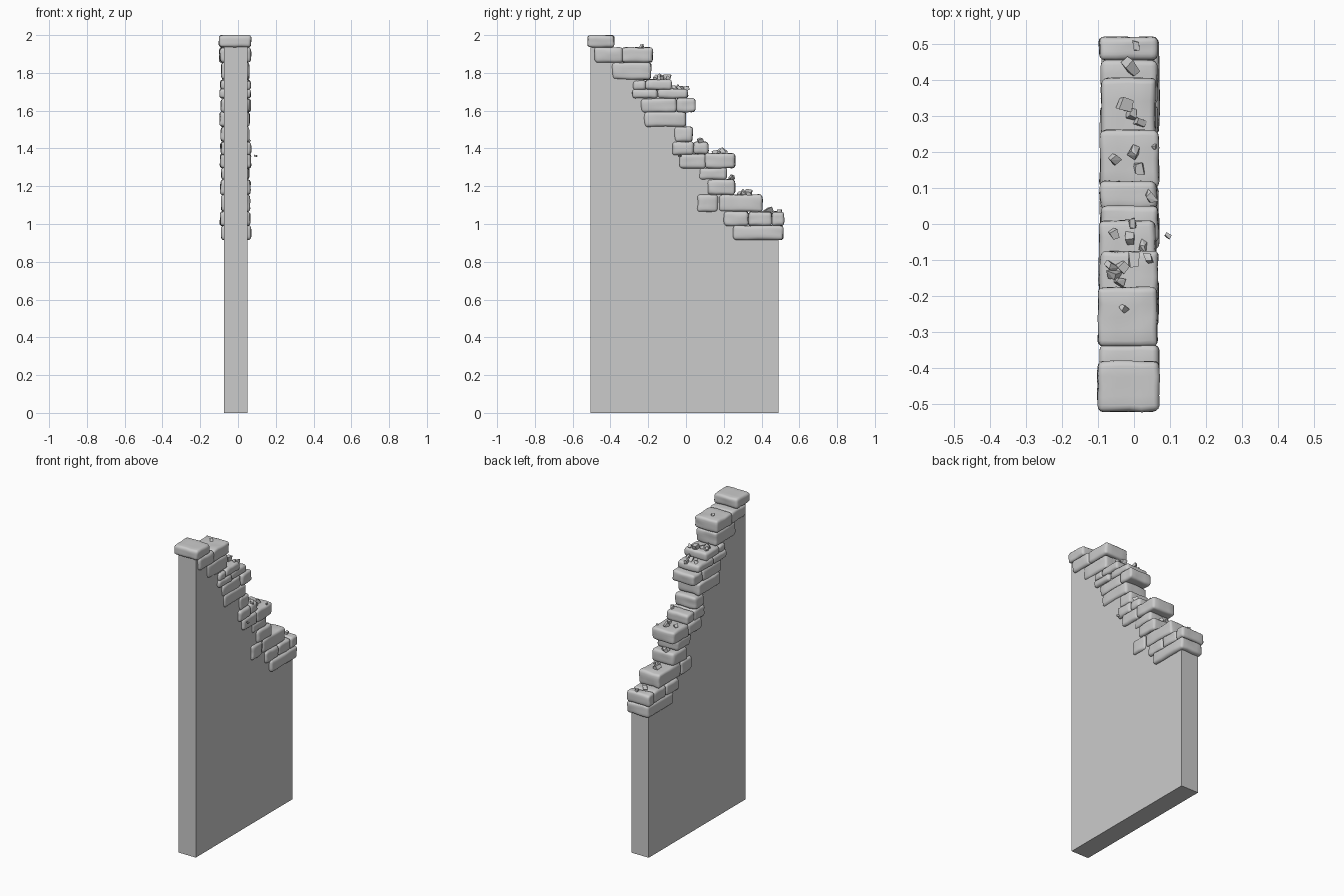
import bpy, bmesh, random
from mathutils import Vector, noise, Matrix

random.seed(4)
if "Cube" in bpy.data.objects:
    bpy.data.objects.remove(bpy.data.objects["Cube"])


def material(name, value):
    m = bpy.data.materials.new(name)
    m.use_nodes = True
    m.diffuse_color = (value, value, value, 1)
    m.node_tree.nodes["Principled BSDF"].inputs["Base Color"].default_value = (value, value, value, 1)
    return m


stone = material("stone grey", 0.6)


def finish(bm, name, smooth=False):
    bmesh.ops.recalc_face_normals(bm, faces=bm.faces)
    mesh = bpy.data.meshes.new(name)
    bm.to_mesh(mesh)
    bm.free()
    mesh.materials.append(stone)
    ob = bpy.data.objects.new(name, mesh)
    bpy.context.collection.objects.link(ob)
    if smooth:
        bpy.ops.object.select_all(action="DESELECT")
        ob.select_set(True)
        bpy.context.view_layer.objects.active = ob
        bpy.ops.object.shade_smooth_by_angle(angle=0.7)
    return ob


# Flat wall panel with a sloping top hidden inside the brick edging
profile = [(-.505, 0), (.49, 0), (.49, .95), (.3, 1.0), (.22, 1.1), (.15, 1.22),
           (.1, 1.33), (.0, 1.4), (-.02, 1.55), (-.1, 1.65), (-.2, 1.74),
           (-.3, 1.83), (-.4, 1.91), (-.45, 1.95), (-.505, 1.95)]
bm = bmesh.new()
face = bm.faces.new([bm.verts.new((-.075, y, z)) for y, z in profile])
side = bmesh.ops.extrude_face_region(bm, geom=[face])["geom"]
bmesh.ops.translate(bm, vec=(.125, 0, 0), verts=[v for v in side if isinstance(v, bmesh.types.BMVert)])
finish(bm, "wall")


# Worn bricks: rounded boxes with gentle surface noise
def brick(index, y0, y1, z0, z1):
    bm = bmesh.new()
    bmesh.ops.create_cube(bm, size=1)
    x0 = -.1 + random.uniform(0, .012)
    x1 = .07 - random.uniform(0, .012)
    if index == 0:
        x0, x1 = -.1, .07
    low, high = Vector((x0, y0, z0)), Vector((x1, y1, z1))
    for v in bm.verts:
        v.co = Vector(low[i] + (v.co[i] + .5) * (high[i] - low[i]) for i in range(3))
    bmesh.ops.bevel(bm, geom=bm.edges[:], offset=.016, segments=3, profile=.5, affect="EDGES")
    long_edges = [e for e in bm.edges if e.calc_length() > .03]
    bmesh.ops.subdivide_edges(bm, edges=long_edges, cuts=3, use_grid_fill=True)
    for v in bm.verts:
        v.co += noise.noise_vector(v.co * 22 + Vector((index * 5, 0, 0))) * .0045
    finish(bm, f"brick_{index + 1}", True)


bricks = [
    (-.52, -.38, 1.935, 2.0), (-.485, -.335, 1.855, 1.935), (-.34, -.175, 1.855, 1.935),
    (-.39, -.185, 1.765, 1.855), (-.28, -.21, 1.71, 1.76), (-.215, -.075, 1.71, 1.765),
    (-.285, -.15, 1.665, 1.715), (-.15, .01, 1.665, 1.715), (-.24, -.05, 1.59, 1.665),
    (-.05, .05, 1.593, 1.665), (-.22, .0, 1.515, 1.595), (-.06, .035, 1.435, 1.515),
    (-.07, .04, 1.365, 1.435), (.04, .12, 1.37, 1.435), (-.035, .105, 1.295, 1.37),
    (.1, .26, 1.295, 1.375), (.07, .215, 1.235, 1.298), (.115, .26, 1.155, 1.235),
    (.06, .17, 1.065, 1.155), (.175, .405, 1.065, 1.155), (.2, .33, .99, 1.067),
    (.33, .455, .99, 1.065), (.455, .52, .99, 1.065), (.25, .515, .915, .992)]
for i, b in enumerate(bricks):
    brick(i, *b)


# Rubble: small faceted chips lying on the steps (x, y, z, radius)
chips = [
    (.005, .495, 1.067, .012), (-.01, .435, 1.069, .021), (-.025, .33, 1.163, .023),
    (-.005, .305, 1.16, .018), (.015, .28, 1.157, .015), (-.032, .245, 1.243, .014),
    (-.01, .238, 1.243, .014), (-.055, .18, 1.38, .016), (0, .2, 1.382, .018),
    (.015, .155, 1.378, .017), (.058, .215, 1.372, .008), (.047, .075, 1.44, .017),
    (-.055, -.03, 1.72, .015), (-.005, 0, 1.718, .014), (-.01, -.04, 1.72, .018),
    (.025, -.06, 1.72, .015), (0, -.1, 1.775, .02), (.04, -.095, 1.77, .013),
    (-.065, -.115, 1.77, .016), (-.055, -.14, 1.77, .02), (-.03, -.12, 1.775, .016),
    (-.04, -.16, 1.775, .014), (-.028, -.235, 1.938, .011), (.093, -.033, 1.36, .008)]
for i, (x, y, z, r) in enumerate(chips):
    bm = bmesh.new()
    bmesh.ops.create_cube(bm, size=1.3 * r)
    for v in bm.verts:
        v.co += noise.random_unit_vector() * r * .25
    turn = Matrix.Rotation(random.uniform(0, 3), 4, Vector((random.random(), .4, 1)))
    bmesh.ops.transform(bm, matrix=Matrix.Translation((x, y, z)) @ turn @ Matrix.Diagonal((1, 1.4, 1, 1)), verts=bm.verts)
    bmesh.ops.convex_hull(bm, input=bm.verts)
    finish(bm, f"rubble_{i + 1}")
